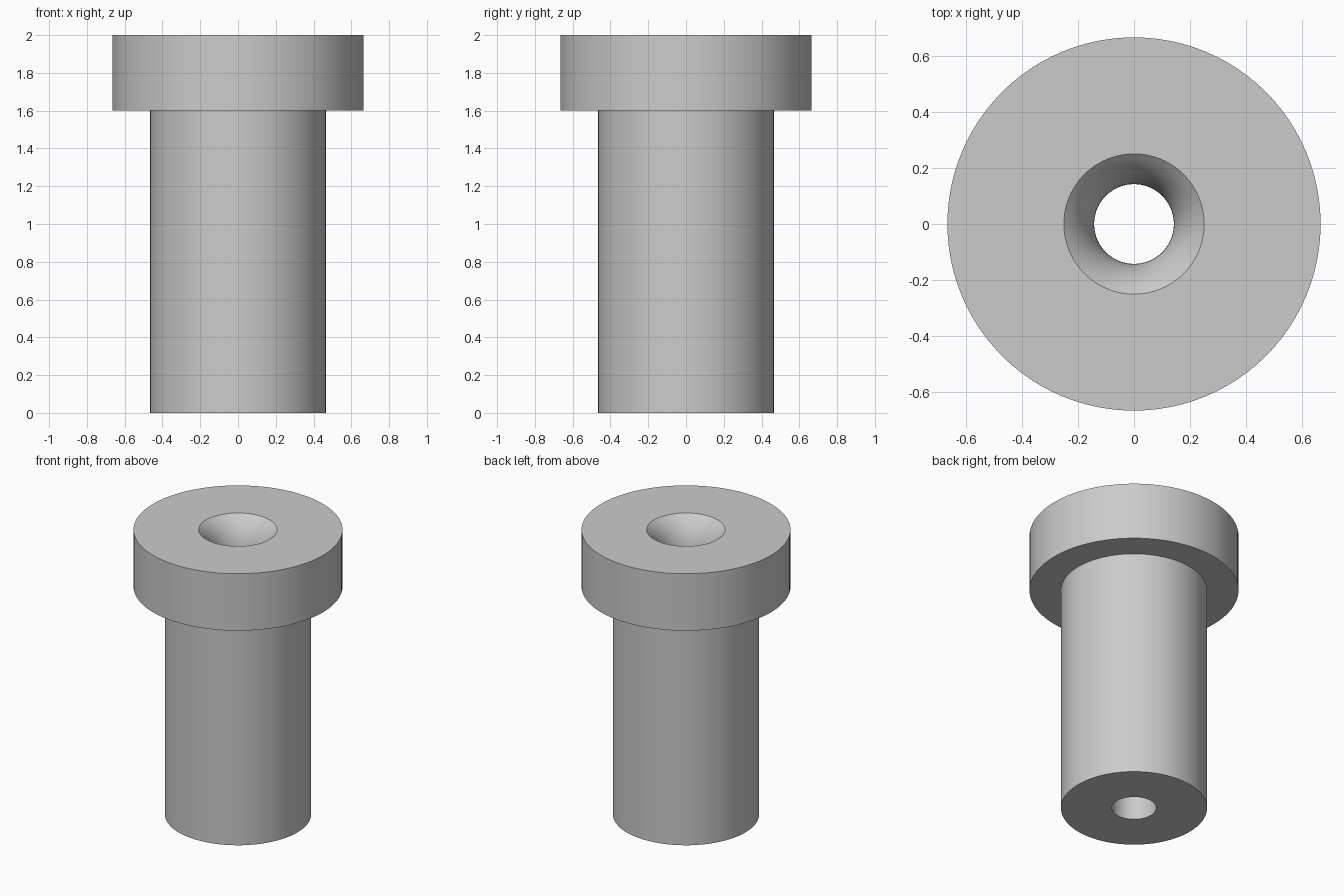
import bpy, bmesh, math
from mathutils import Vector

cube = bpy.data.objects.get("Cube")
if cube:
    bpy.data.objects.remove(cube, do_unlink=True)

SEGMENTS = 96
HEIGHT, HEAD_BOTTOM = 2.0, 1.6
HEAD_R, BODY_R, BORE_R, MOUTH_R = 0.665, 0.465, 0.142, 0.25
ARC_R = 0.3

# Plain grey metal
steel = bpy.data.materials.new("grey_steel")
steel.use_nodes = True
colour = (0.6, 0.6, 0.6, 1.0)
steel.diffuse_color = colour
steel.node_tree.nodes["Principled BSDF"].inputs["Base Color"].default_value = colour

# Half section: shank, collar, then the rounded mouth running into the bore
profile = [(BORE_R, 0), (BODY_R, 0), (BODY_R, HEAD_BOTTOM),
           (HEAD_R, HEAD_BOTTOM), (HEAD_R, HEIGHT)]
mouth_angle = math.acos(1 - (MOUTH_R - BORE_R) / ARC_R)
arc_bottom = HEIGHT - ARC_R * math.sin(mouth_angle)
steps = 10
for i in range(steps + 1):
    a = mouth_angle * (1 - i / steps)
    profile.append((BORE_R + ARC_R * (1 - math.cos(a)),
                    arc_bottom + ARC_R * math.sin(a)))

# Revolve the closed section around the vertical axis
bm = bmesh.new()
verts = [bm.verts.new((r, 0, z)) for r, z in profile]
edges = [bm.edges.new((v, verts[(i + 1) % len(verts)])) for i, v in enumerate(verts)]
bmesh.ops.spin(bm, geom=verts + edges, cent=Vector(), axis=Vector((0, 0, 1)),
               angle=math.tau, steps=SEGMENTS)
bmesh.ops.remove_doubles(bm, verts=bm.verts[:], dist=0.0001)
bmesh.ops.recalc_face_normals(bm, faces=bm.faces[:])

mesh = bpy.data.meshes.new("flanged_bushing")
bm.to_mesh(mesh)
bm.free()
mesh.materials.append(steel)
bushing = bpy.data.objects.new("flanged_bushing", mesh)
bpy.context.collection.objects.link(bushing)

# Smooth walls with crisp rims
bpy.ops.object.select_all(action='DESELECT')
bushing.select_set(True)
bpy.context.view_layer.objects.active = bushing
bpy.ops.object.shade_smooth_by_angle(angle=math.radians(30))
